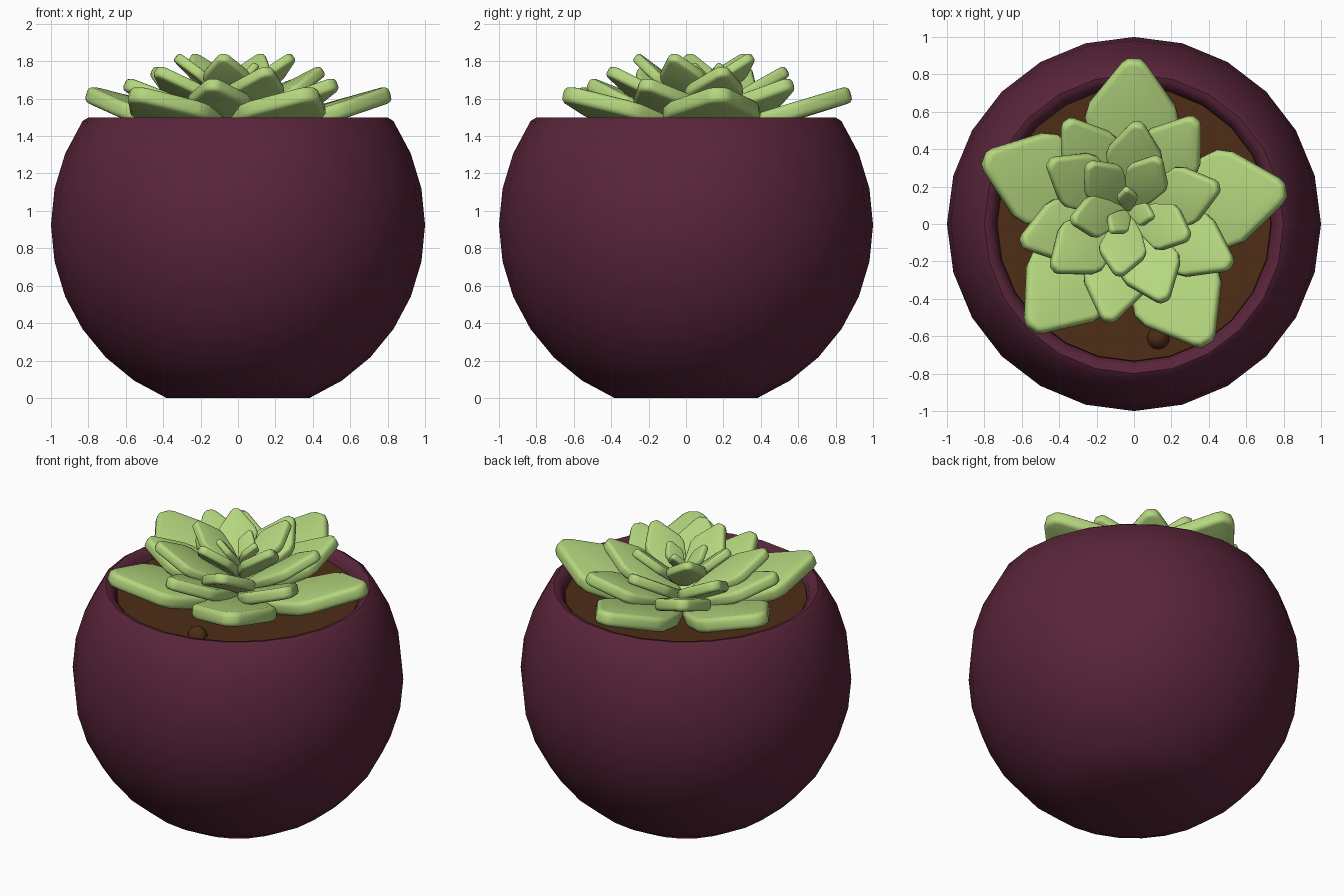
import bpy, bmesh, math
from mathutils import Matrix, Vector

if "Cube" in bpy.data.objects:
    bpy.data.objects.remove(bpy.data.objects["Cube"])


def material(name, color):
    m = bpy.data.materials.new(name)
    m.diffuse_color = (*color, 1)
    m.use_nodes = True
    m.node_tree.nodes["Principled BSDF"].inputs["Base Color"].default_value = m.diffuse_color
    return m


plum = material("plum glaze", (0.10, 0.018, 0.042))
earth = material("earth", (0.075, 0.026, 0.008))
green = material("leaf green", (0.46, 0.68, 0.21))


def finish(bm, name, mat, angle=40):
    bmesh.ops.recalc_face_normals(bm, faces=bm.faces)
    mesh = bpy.data.meshes.new(name)
    bm.to_mesh(mesh)
    bm.free()
    ob = bpy.data.objects.new(name, mesh)
    bpy.context.collection.objects.link(ob)
    mesh.materials.append(mat)
    bpy.ops.object.select_all(action='DESELECT')
    bpy.context.view_layer.objects.active = ob
    ob.select_set(True)
    bpy.ops.object.shade_smooth_by_angle(angle=math.radians(angle))
    return ob


def lathe(name, profile, mat, sides=24):
    bm = bmesh.new()
    vs = [bm.verts.new((r, 0, z)) for r, z in profile]
    es = [bm.edges.new(p) for p in zip(vs, vs[1:])]
    bmesh.ops.spin(bm, geom=vs + es, axis=(0, 0, 1), cent=(0, 0, 0),
                   angle=2 * math.pi, steps=sides, use_duplicate=False)
    bmesh.ops.remove_doubles(bm, verts=bm.verts, dist=1e-4)
    return finish(bm, name, mat)


# pot: sphere rings cut flat at the base, rounded rim, hollow inside
cz = 0.924
step = math.pi / 16
outer = [(math.cos(i * step), cz + math.sin(i * step)) for i in range(-6, 4)]
rim = [(0.80, 1.50), (0.775, 1.495), (0.745, 1.465), (0.73, 1.40)]
lathe("pot", [(0, 0)] + outer + rim, plum)

# soil disc and the pebble lying on it
lathe("soil", [(0.74, 1.40), (0.732, 1.44), (0, 1.44)], earth)
bm = bmesh.new()
bmesh.ops.create_uvsphere(bm, u_segments=16, v_segments=8, radius=0.06,
                          matrix=Matrix.Translation((0.13, -0.61, 1.44)))
finish(bm, "pebble", earth)

# leaves: kite-shaped slabs with rounded edges, tilted up from the centre
CX, CY = -0.03, 0.07


def leaf(name, tip, tip_z, slope, thick, wide):
    dx, dy = tip[0] - CX, tip[1] - CY
    reach = math.hypot(dx, dy)
    tilt = math.radians(slope)
    length = reach / math.cos(tilt)
    half = [(0.08, 0.25 * wide), (0.35, 0.72 * wide), (0.61, wide),
            (0.70, 0.92 * wide), (0.97, 0.26 * wide), (1.0, 0.13 * wide)]
    outline = [(u * length, w * reach) for u, w in half]
    outline += [(u, -w) for u, w in reversed(outline)]
    bm = bmesh.new()
    face = bm.faces.new([bm.verts.new((u, w, -thick / 2)) for u, w in outline])
    ext = bmesh.ops.extrude_face_region(bm, geom=[face])
    bmesh.ops.translate(bm, vec=(0, 0, thick), verts=[
        v for v in ext['geom'] if isinstance(v, bmesh.types.BMVert)])
    bmesh.ops.recalc_face_normals(bm, faces=bm.faces)
    edges = [e for e in bm.edges
             if abs(e.verts[0].co.z - e.verts[1].co.z) < 1e-5]
    bmesh.ops.bevel(bm, geom=edges, offset=thick * 0.32, segments=3,
                    profile=0.5, affect='EDGES')
    base = Vector((CX, CY, tip_z - reach * math.tan(tilt)))
    turn = Matrix.Rotation(math.atan2(dy, dx), 4, 'Z')
    lift = Matrix.Rotation(-tilt, 4, 'Y')
    bm.transform(Matrix.Translation(base) @ turn @ lift)
    finish(bm, name, green, 60)


# each ring: name, tip height, slope, thickness, half width ratio, tips in plan
rings = [
    ("outer_leaf", 1.625, 17, 0.09, 0.31,
     [(0, 0.88), (0.81, 0.18), (0.39, -0.64), (-0.55, -0.56), (-0.80, 0.35)]),
    ("second_leaf", 1.68, 24, 0.075, 0.29,
     [(0.33, 0.56), (-0.36, 0.55), (-0.60, -0.10), (-0.14, -0.52), (0.52, -0.22)]),
    ("third_leaf", 1.75, 31, 0.065, 0.32,
     [(0.02, 0.54), (0.45, 0.20), (0.16, -0.41), (-0.43, -0.24), (-0.45, 0.33)]),
    ("inner_leaf", 1.825, 40, 0.055, 0.37,
     [(0.13, 0.35), (0.29, -0.07), (-0.08, -0.27), (-0.33, 0.02), (-0.24, 0.32)]),
    ("heart_leaf", 1.785, 52, 0.04, 0.46,
     [(-0.04, 0.19), (0.10, 0.04), (-0.12, -0.04)]),
]
for name, z, slope, thick, wide, tips in rings:
    for i, tip in enumerate(tips):
        leaf(f"{name}_{i + 1}", tip, z, slope, thick, wide)
